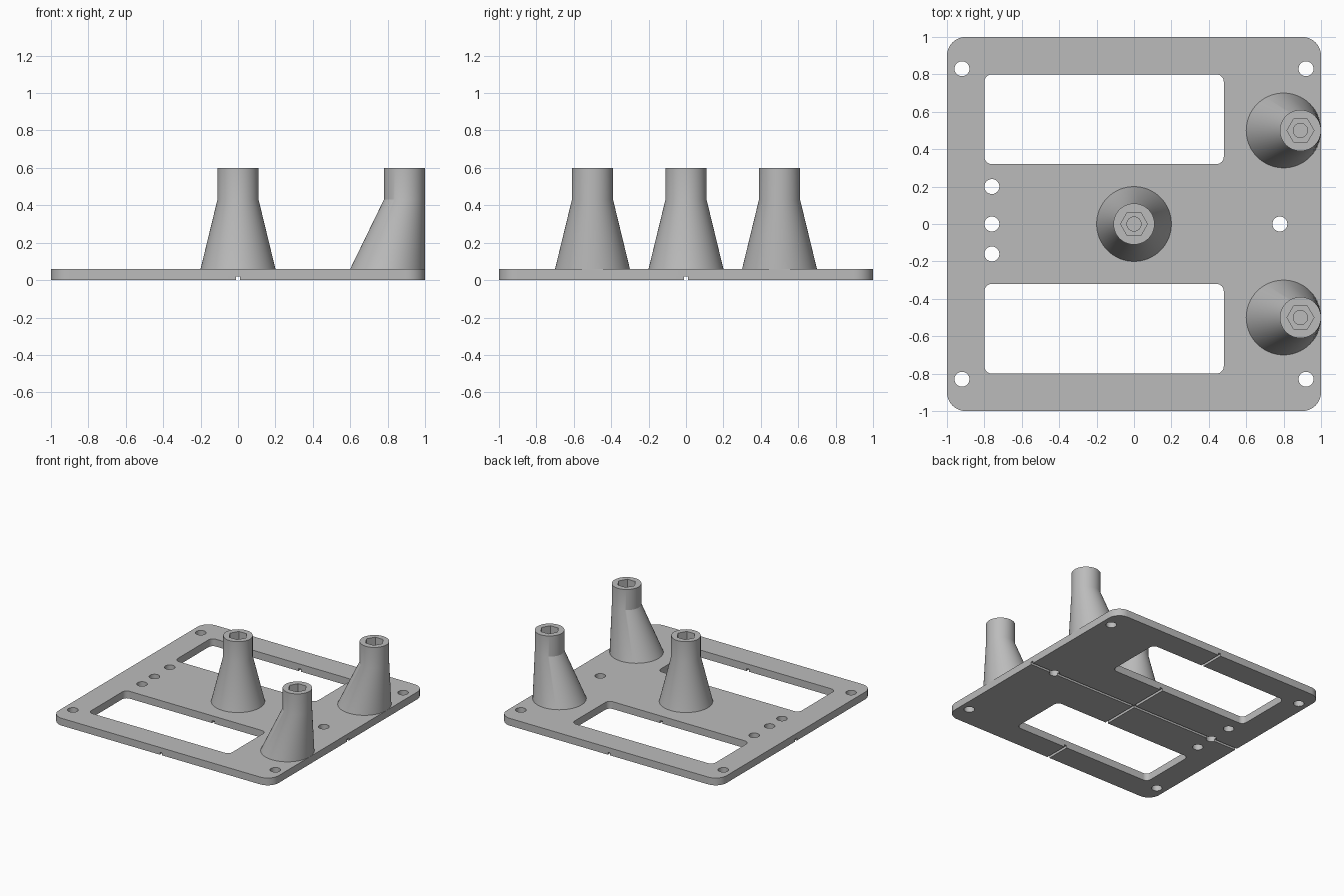
import bpy, bmesh, math

old = bpy.data.objects.get("Cube")
if old:
    bpy.data.objects.remove(old, do_unlink=True)

grey = bpy.data.materials.new("plain grey")
grey.use_nodes = True
colour = (0.5, 0.5, 0.5, 1)
grey.diffuse_color = colour
grey.node_tree.nodes["Principled BSDF"].inputs["Base Color"].default_value = colour

THICK, TOP = 0.06, 0.6


def circle(x, y, r, n=64):
    return [(x + r * math.cos(math.tau * i / n), y + r * math.sin(math.tau * i / n)) for i in range(n)]


def rounded_rect(x0, x1, y0, y1, r, steps=10):
    corners = [(x1 - r, y1 - r), (x0 + r, y1 - r), (x0 + r, y0 + r), (x1 - r, y0 + r)]
    points = []
    for quarter, (cx, cy) in enumerate(corners):
        for i in range(steps + 1):
            a = math.pi / 2 * (quarter + i / steps)
            points.append((cx + r * math.cos(a), cy + r * math.sin(a)))
    return points


def loft(name, sections):
    """Capped solid through (outline, height) sections."""
    bm = bmesh.new()
    rings = [[bm.verts.new((x, y, z)) for x, y in outline] for outline, z in sections]
    for low, high in zip(rings, rings[1:]):
        for i in range(len(low)):
            j = (i + 1) % len(low)
            bm.faces.new((low[i], low[j], high[j], high[i]))
    bm.faces.new(rings[0][::-1])
    bm.faces.new(rings[-1])
    mesh = bpy.data.meshes.new(name)
    bm.to_mesh(mesh)
    bm.free()
    mesh.materials.append(grey)
    ob = bpy.data.objects.new(name, mesh)
    bpy.context.collection.objects.link(ob)
    return ob


def prism(name, outline, z0, z1):
    return loft(name, [(outline, z0), (outline, z1)])


def activate(ob):
    bpy.ops.object.select_all(action="DESELECT")
    ob.select_set(True)
    bpy.context.view_layer.objects.active = ob


def cut(ob, outline, z0, z1):
    cutter = prism("cutter", outline, z0, z1)
    cutter.hide_render = True
    mod = ob.modifiers.new("cut", "BOOLEAN")
    mod.operation, mod.solver, mod.object = "DIFFERENCE", "EXACT", cutter
    activate(ob)
    bpy.ops.object.modifier_apply(modifier=mod.name)
    bpy.data.objects.remove(cutter, do_unlink=True)


def smooth(ob):
    activate(ob)
    bpy.ops.object.shade_smooth_by_angle(angle=math.radians(20))


# Base plate with two windows
plate = prism("base_plate", rounded_rect(-1, 1, -1, 1, 0.1), 0, THICK)
for y0, y1 in ((0.32, 0.8), (-0.8, -0.32)):
    cut(plate, rounded_rect(-0.8, 0.48, y0, y1, 0.04), -0.1, 0.2)

# Screw holes
holes = [(sx * 0.92, sy * 0.83) for sx in (-1, 1) for sy in (-1, 1)]
holes += [(-0.76, 0.2), (-0.76, 0), (-0.76, -0.16), (0.78, 0)]
for x, y in holes:
    cut(plate, circle(x, y, 0.04, 32), -0.1, 0.2)

# Crossed alignment grooves underneath
g = 0.011
cut(plate, [(-g, -2), (g, -2), (g, 2), (-g, 2)], -0.1, 0.02)
cut(plate, [(-2, -g), (2, -g), (2, g), (-2, g)], -0.1, 0.02)
smooth(plate)

# Tapered posts, each with a hexagonal socket and a screw hole
posts = {"centre_post": (0, 0, 0), "back_post": (0.8, 0.5, 0.09), "front_post": (0.8, -0.5, 0.09)}
for name, (x, y, lean) in posts.items():
    neck = circle(x + lean, y, 0.11)
    post = loft(name, [(circle(x, y, 0.2), THICK), (neck, 0.43), (neck, TOP)])
    cut(post, circle(x + lean, y, 0.072, 6), 0.53, TOP + 0.1)
    cut(post, circle(x + lean, y, 0.038, 32), 0.3, TOP + 0.1)
    smooth(post)
